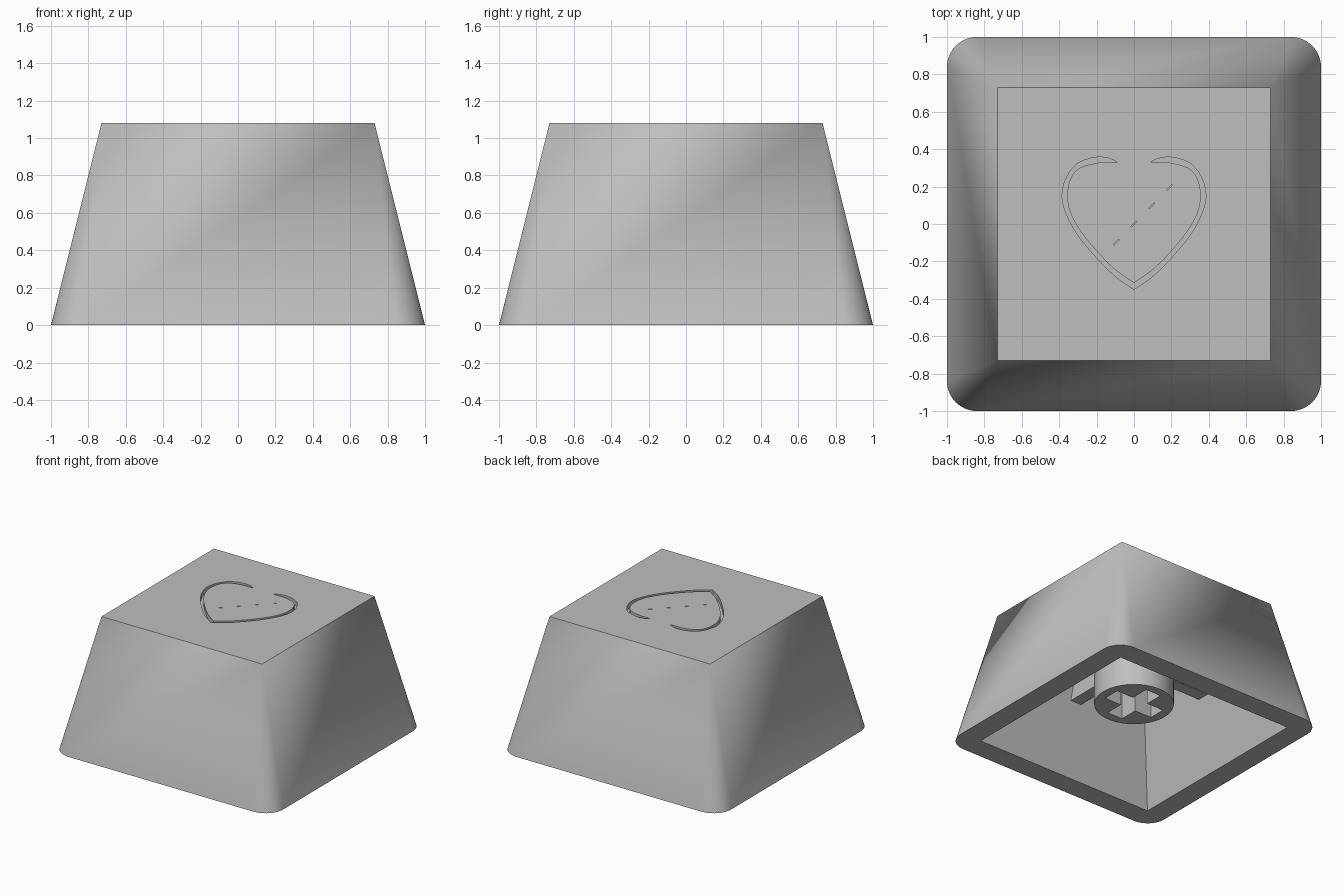
import bpy, bmesh, math
from mathutils import Vector, Matrix

old = bpy.data.objects.get("Cube")
if old:
    bpy.data.objects.remove(old)

GREY = (0.52, 0.52, 0.52, 1)
mat = bpy.data.materials.new("plain grey")
mat.use_nodes = True
mat.diffuse_color = GREY
mat.node_tree.nodes["Principled BSDF"].inputs["Base Color"].default_value = GREY


def finish(name, bm):
    bmesh.ops.recalc_face_normals(bm, faces=bm.faces)
    mesh = bpy.data.meshes.new(name)
    bm.to_mesh(mesh)
    bm.free()
    mesh.materials.append(mat)
    ob = bpy.data.objects.new(name, mesh)
    bpy.context.collection.objects.link(ob)
    return ob


def add_box(bm, center, size):
    m = Matrix.Translation(center) @ Matrix.Diagonal((*size, 1))
    return bmesh.ops.create_cube(bm, size=1, matrix=m)["verts"]


def activate(ob):
    bpy.ops.object.select_all(action="DESELECT")
    ob.select_set(True)
    bpy.context.view_layer.objects.active = ob


def cut(ob, cutter):
    mod = ob.modifiers.new("cut", "BOOLEAN")
    mod.operation = "DIFFERENCE"
    mod.solver = "EXACT"
    mod.use_self = True
    mod.object = cutter
    activate(ob)
    bpy.ops.object.modifier_apply(modifier=mod.name)
    bpy.data.objects.remove(cutter)


def smooth(ob):
    activate(ob)
    bpy.ops.object.shade_smooth_by_angle(angle=math.radians(30))


# Cap shell: rounded base tapering to a sharp square top, hollow below
HEIGHT, TOP, RADIUS, STEPS = 1.08, 0.73, 0.16, 12
CEILING, IN_BASE, IN_TOP = 0.9, 0.82, 0.6
SIGNS = [(1, 1), (-1, 1), (-1, -1), (1, -1)]

bm = bmesh.new()


def square(half, z):
    return [bm.verts.new((sx * half, sy * half, z)) for sx, sy in SIGNS]


top, rim, roof = square(TOP, HEIGHT), square(IN_BASE, 0), square(IN_TOP, CEILING)
arcs = []
for i, (sx, sy) in enumerate(SIGNS):
    arc = []
    for k in range(STEPS + 1):
        a = math.pi / 2 * (i + k / STEPS)
        arc.append(bm.verts.new(((1 - RADIUS) * sx + RADIUS * math.cos(a),
                                 (1 - RADIUS) * sy + RADIUS * math.sin(a), 0)))
    arcs.append(arc)
bm.faces.new(top)
bm.faces.new(roof)
for i in range(4):
    j = (i + 1) % 4
    for a, b in zip(arcs[i], arcs[i][1:]):
        bm.faces.new((a, b, top[i]))
        bm.faces.new((b, a, rim[i]))
    bm.faces.new((arcs[i][-1], arcs[j][0], top[j], top[i]))
    bm.faces.new((arcs[j][0], arcs[i][-1], rim[i], rim[j]))
    bm.faces.new((rim[i], rim[j], roof[j], roof[i]))
shell = finish("cap_shell", bm)

# Heart outline groove, as a strip between an outer and an inner line
outer = [(0.09, 0.33), (0.13, 0.35), (0.2, 0.357), (0.3, 0.325), (0.36, 0.25),
         (0.385, 0.15), (0.36, 0.05), (0.3, -0.06), (0.2, -0.18), (0.1, -0.28), (0, -0.35)]
inner = [(0.1, 0.328), (0.14, 0.328), (0.19, 0.328), (0.29, 0.3), (0.34, 0.24),
         (0.357, 0.15), (0.34, 0.06), (0.285, -0.04), (0.195, -0.15), (0.1, -0.245), (0, -0.315)]


def soften(points, parts=3):
    # Catmull-Rom subdivision of an open line
    p = [Vector(q) for q in points]
    p = [p[0]] + p + [p[-1]]
    line = []
    for a, b, c, d in zip(p, p[1:], p[2:], p[3:]):
        for k in range(parts):
            t = k / parts
            line.append(b + (c - a) * t / 2 + (a - 2.5 * b + 2 * c - d / 2) * t * t
                        + (1.5 * (b - c) + (d - a) / 2) * t ** 3)
    return line + [p[-1]]


def whole(half):
    return half + [Vector((-p.x, p.y)) for p in reversed(half[:-1])]


DEPTH = 0.04
bm = bmesh.new()
outline = whole(soften(outer)) + whole(soften(inner))[::-1]
face = bm.faces.new([bm.verts.new((p.x, p.y, HEIGHT - DEPTH)) for p in outline])
ext = bmesh.ops.extrude_face_region(bm, geom=[face])["geom"]
bmesh.ops.translate(bm, vec=(0, 0, 2 * DEPTH),
                    verts=[g for g in ext if isinstance(g, bmesh.types.BMVert)])
cut(shell, finish("heart_cutter", bm))

# Row of tiny slits on the diagonal
bm = bmesh.new()
for k in range(-1, 3):
    c = Vector((k * 0.095, k * 0.098, HEIGHT))
    verts = add_box(bm, c, (0.04, 0.006, 2 * DEPTH))
    bmesh.ops.rotate(bm, verts=verts, cent=c, matrix=Matrix.Rotation(math.pi / 4, 3, "Z"))
cut(shell, finish("slit_cutter", bm))
smooth(shell)

# Round stem with a cross-shaped socket
STEM_LOW, STEM_R = 0.26, 0.3
bm = bmesh.new()
bmesh.ops.create_cone(bm, cap_ends=True, segments=48, radius1=STEM_R, radius2=STEM_R,
                      depth=CEILING + 0.02 - STEM_LOW,
                      matrix=Matrix.Translation((0, 0, (CEILING + 0.02 + STEM_LOW) / 2)))
stem = finish("stem", bm)
for size in ((0.45, 0.14, 1), (0.14, 0.45, 1)):
    bm = bmesh.new()
    add_box(bm, (0, 0, CEILING - 0.52), size)
    cut(stem, finish("socket_cutter", bm))
smooth(stem)

# Four ribs joining the stem to the walls
RIB_LOW, RIB_IN, RIB_OUT = 0.575, 0.285, 0.7
for name, (dx, dy) in {"left": (1, 0), "right": (-1, 0), "back": (0, 1), "front": (0, -1)}.items():
    bm = bmesh.new()
    mid, length = (RIB_IN + RIB_OUT) / 2, RIB_OUT - RIB_IN
    add_box(bm, (dx * mid, dy * mid, (RIB_LOW + CEILING + 0.01) / 2),
            (length if dx else 0.1, length if dy else 0.1, CEILING + 0.01 - RIB_LOW))
    finish(name + "_rib", bm)
